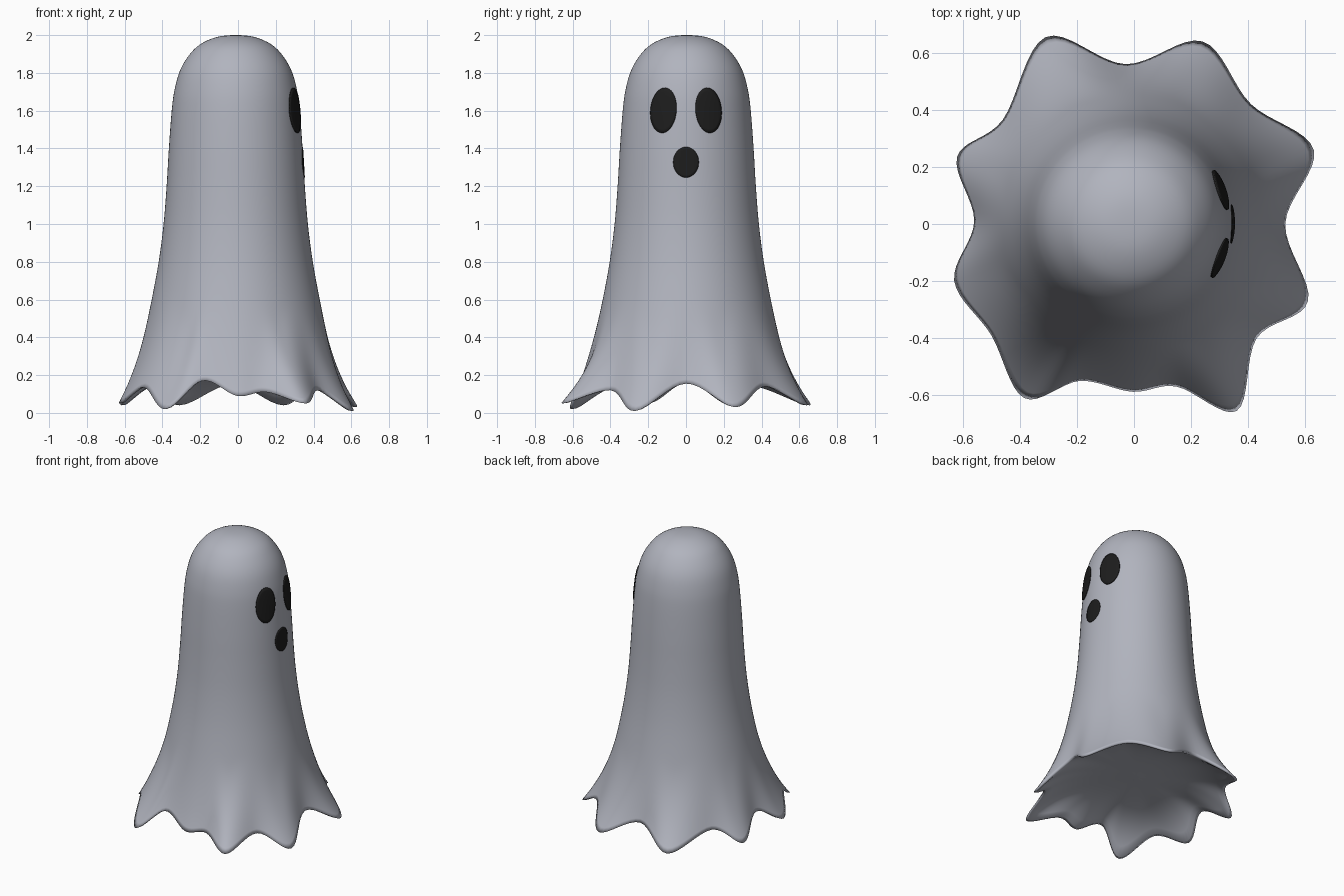
import bpy, bmesh, math
from mathutils import Vector

if "Cube" in bpy.data.objects:
    bpy.data.objects.remove(bpy.data.objects["Cube"])

CX, CY = -0.012, 0.004      # axis of the body
BLEND = 0.62                # height below which the cloth starts to ripple


def material(name, rgb):
    m = bpy.data.materials.new(name)
    m.diffuse_color = (*rgb, 1)
    m.use_nodes = True
    m.node_tree.nodes["Principled BSDF"].inputs["Base Color"].default_value = m.diffuse_color
    return m


cloth = material("grey blue cloth", (0.44, 0.455, 0.515))
black = material("face black", (0.012, 0.012, 0.012))


def catmull(p0, p1, p2, p3, t):
    return 0.5 * (2 * p1 + (p2 - p0) * t + (2 * p0 - 5 * p1 + 4 * p2 - p3) * t * t
                  + (3 * p1 - p0 - 3 * p2 + p3) * t ** 3)


# Body profile (radius, height), with one guide point past each end
profile = [Vector(p) for p in (
    (0.68, -0.15), (0.615, 0), (0.57, 0.12), (0.53, 0.25), (0.485, 0.42), (0.445, 0.6),
    (0.408, 0.8), (0.382, 1.0), (0.366, 1.2), (0.354, 1.4), (0.339, 1.6), (0.324, 1.71),
    (0.296, 1.81), (0.25, 1.89), (0.19, 1.95), (0.10, 1.99), (0, 2.0), (-0.10, 1.99))]
rows = [catmull(*profile[i - 1:i + 3], k / 4)
        for i in range(1, len(profile) - 2) for k in range(4)]


def radius(z):
    for a, b in zip(rows, rows[1:]):
        if z <= b.y:
            return a.x + (b.x - a.x) * (z - a.y) / (b.y - a.y)
    return 0.0


# Hem: alternating valleys and points, counter-clockwise
hem = [Vector(p) for p in (
    (0.53, 0.0, 0.155), (0.63, 0.26, 0.03), (0.41, 0.42, 0.14),
    (0.24, 0.64, 0.04), (-0.03, 0.56, 0.15), (-0.31, 0.655, 0.04),
    (-0.46, 0.365, 0.14), (-0.62, 0.235, 0.04), (-0.56, 0.01, 0.16),
    (-0.63, -0.20, 0.05), (-0.50, -0.39, 0.135), (-0.385, -0.61, 0.02),
    (-0.19, -0.55, 0.17), (-0.005, -0.588, 0.09), (0.15, -0.57, 0.11),
    (0.36, -0.655, 0.05), (0.43, -0.40, 0.12), (0.61, -0.27, 0.01))]
n = len(hem)
STEPS = 8
cols = [catmull(hem[i - 1], hem[i], hem[(i + 1) % n], hem[(i + 2) % n], k / STEPS)
        for i in range(n) for k in range(STEPS)]

# Ghost sheet: shallow hollow underside, wavy hem, then the revolved body
CEIL = 0.22
INNER = 14
bm = bmesh.new()
grid = []
for h in cols:
    hz = max(h.z, 0.004)
    d = Vector((h.x - CX, h.y - CY))
    rim = d.length
    extra = rim - radius(hz)
    d.normalize()
    line = []

    def add(r, z):
        line.append(bm.verts.new((CX + d.x * r, CY + d.y * r, z)))

    for k in range(1, INNER + 1):
        f = k / INNER
        add((rim - 0.022) * f, hz + 0.002 + (CEIL - hz) * (1 - f ** 4))
    for p in rows:
        z = p.y if p.y >= BLEND else hz + p.y * (BLEND - hz) / BLEND
        w = max(0, 1 - (z - hz) / 0.5) ** 2
        add(radius(z) + extra * w, z)
    grid.append(line)
tip = bm.verts.new((CX, CY, 2.0))
hollow = bm.verts.new((CX, CY, CEIL))
for i in range(len(grid)):
    a, b = grid[i], grid[(i + 1) % len(grid)]
    for j in range(len(a) - 1):
        bm.faces.new((a[j], b[j], b[j + 1], a[j + 1]))
    bm.faces.new((a[-1], b[-1], tip))
    bm.faces.new((b[0], a[0], hollow))


def finish(bm, name, mat):
    me = bpy.data.meshes.new(name)
    bm.to_mesh(me)
    bm.free()
    me.materials.append(mat)
    me.polygons.foreach_set("use_smooth", [True] * len(me.polygons))
    ob = bpy.data.objects.new(name, me)
    bpy.context.collection.objects.link(ob)
    return ob


finish(bm, "ghost_sheet", cloth)


# Face patches: thin ovals wrapped on the +x side of the body
def oval(name, y0, z0, ry, rz, tilt, lift):
    bm = bmesh.new()

    def vert(u, v):
        y = y0 + u * math.cos(tilt) - v * math.sin(tilt)
        z = z0 + u * math.sin(tilt) + v * math.cos(tilt)
        R = radius(z) + lift
        return bm.verts.new((CX + math.sqrt(R * R - (y - CY) ** 2), y, z))

    seg, rings = 40, 6
    mid = vert(0, 0)
    ring = [[vert(ry * k / rings * math.cos(math.tau * i / seg),
                  rz * k / rings * math.sin(math.tau * i / seg)) for i in range(seg)]
            for k in range(1, rings + 1)]
    for i in range(seg):
        j = (i + 1) % seg
        bm.faces.new((mid, ring[0][i], ring[0][j]))
        for a, b in zip(ring, ring[1:]):
            bm.faces.new((a[i], b[i], b[j], a[j]))
    ob = finish(bm, name, black)
    s = ob.modifiers.new("plate", 'SOLIDIFY')
    s.thickness = 0.006
    s.offset = -1


for side, label in ((-1, "left_eye"), (1, "right_eye")):
    oval(label, side * 0.12, 1.602, 0.069, 0.12, side * 0.1, 0.007)
oval("mouth", 0, 1.327, 0.068, 0.081, 0, 0.003)
